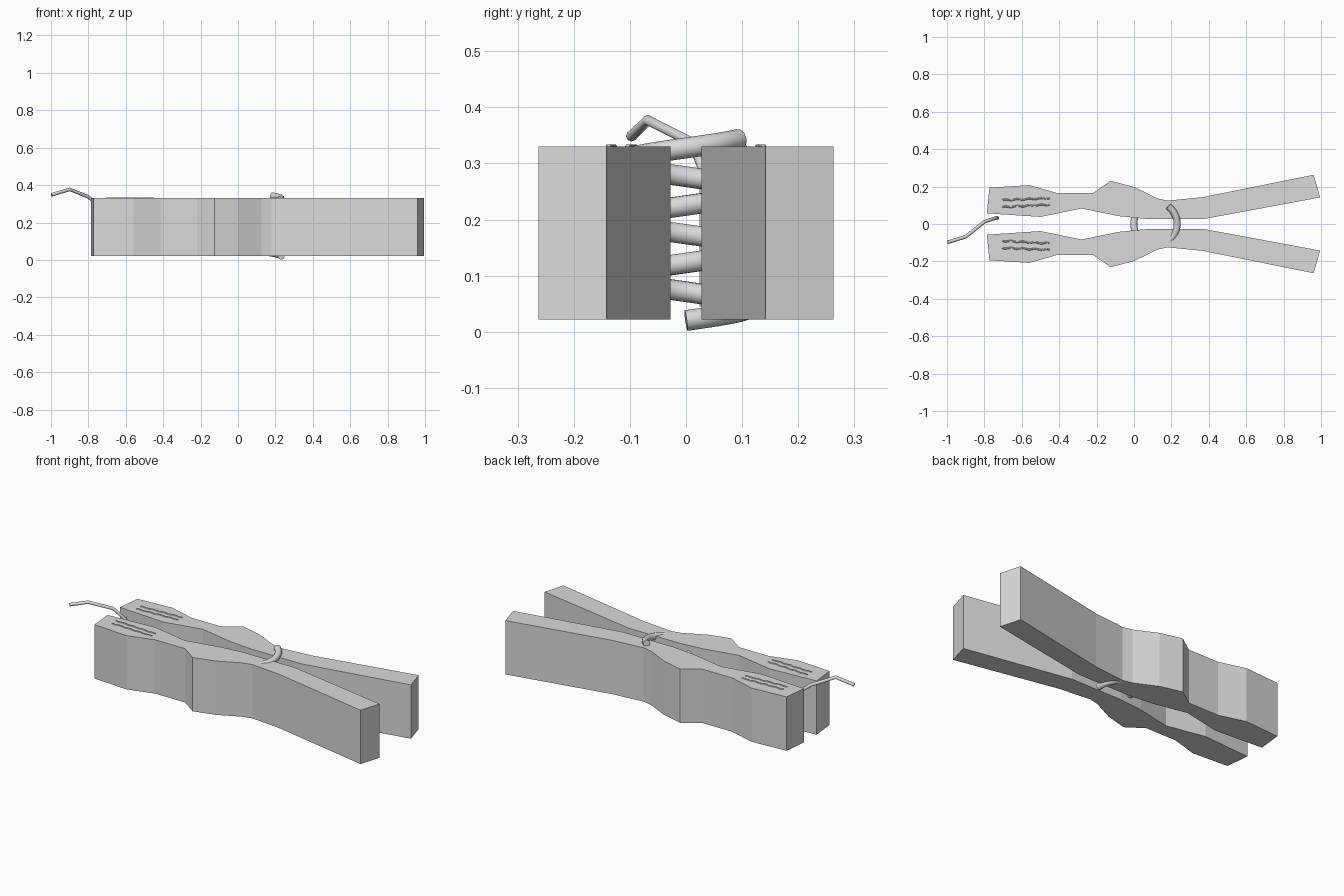
import bpy, bmesh, math

if "Cube" in bpy.data.objects:
    bpy.data.objects.remove(bpy.data.objects["Cube"])

grey = bpy.data.materials.new("plain grey")
grey.diffuse_color = (0.7, 0.7, 0.7, 1)
grey.use_nodes = True
grey.node_tree.nodes["Principled BSDF"].inputs["Base Color"].default_value = grey.diffuse_color

Z0, Z1 = 0.022, 0.33


def wire(name, points, radius, sides=2, cyclic=False):
    """Round wire swept along a list of points, turned into a mesh."""
    cu = bpy.data.curves.new(name, 'CURVE')
    cu.dimensions = '3D'
    cu.bevel_depth = radius
    cu.bevel_resolution = sides
    cu.use_fill_caps = True
    sp = cu.splines.new('POLY')
    sp.points.add(len(points) - 1)
    for p, co in zip(sp.points, points):
        p.co = (*co, 1)
    ob = bpy.data.objects.new(name, cu)
    bpy.context.collection.objects.link(ob)
    bpy.ops.object.select_all(action='DESELECT')
    ob.select_set(True)
    bpy.context.view_layer.objects.active = ob
    bpy.ops.object.convert(target='MESH')
    ob = bpy.context.object
    ob.data.materials.clear()
    ob.data.materials.append(grey)
    bpy.ops.object.shade_smooth_by_angle(angle=math.radians(50))
    return ob


# jaw outline seen from above (+y half)
OUTLINE = [(-0.787, 0.057), (-0.5, 0.038), (-0.28, 0.083), (-0.08, 0.042),
           (0.06, 0.028), (0.38, 0.028), (0.995, 0.142), (0.96, 0.263),
           (0.37, 0.144), (0.18, 0.125), (0.125, 0.137), (0.0, 0.198),
           (-0.125, 0.231), (-0.22, 0.165), (-0.41, 0.165),
           (-0.56, 0.208), (-0.773, 0.194)]


def jaw(name, side):
    bm = bmesh.new()
    face = bm.faces.new([bm.verts.new((x, y * side, Z0)) for x, y in OUTLINE])
    res = bmesh.ops.extrude_face_region(bm, geom=[face])
    top = [v for v in res['geom'] if isinstance(v, bmesh.types.BMVert)]
    bmesh.ops.translate(bm, verts=top, vec=(0, 0, Z1 - Z0))
    bmesh.ops.recalc_face_normals(bm, faces=bm.faces)
    me = bpy.data.meshes.new(name)
    bm.to_mesh(me)
    bm.free()
    me.materials.append(grey)
    bpy.context.collection.objects.link(bpy.data.objects.new(name, me))


for label, side in (("back", 1), ("front", -1)):
    jaw(label + "_jaw", side)
    # two slightly wavy grip ridges on each handle
    for i, (ya, yb) in enumerate(((0.09, 0.104), (0.128, 0.138))):
        pts = []
        for k in range(25):
            t = k / 24
            y = ya + (yb - ya) * t + 0.003 * math.sin(t * math.tau * 4)
            pts.append((-0.705 + 0.255 * t, y * side, Z1 - 0.001))
        wire(f"{label}_grip_ridge_{i + 1}", pts, 0.005, 1)

# coil spring: a little over three turns
TURNS, STEPS = 3.15, 120
coil = []
for k in range(STEPS + 1):
    a = math.tau * TURNS * k / STEPS
    coil.append((0.115 + 0.116 * math.cos(a), 0.116 * math.sin(a),
                 0.02 + 0.1025 * a / math.tau))
wire("coil_spring", coil, 0.0185, 4)

# bent wire tail at the handle end, running down between the handles
wire("wire_tail", [(-0.997, -0.098, 0.348), (-0.9, -0.068, 0.377),
                   (-0.8, 0.012, 0.337), (-0.735, 0.033, 0.285),
                   (-0.73, 0.033, 0.045)], 0.0095, 2)
